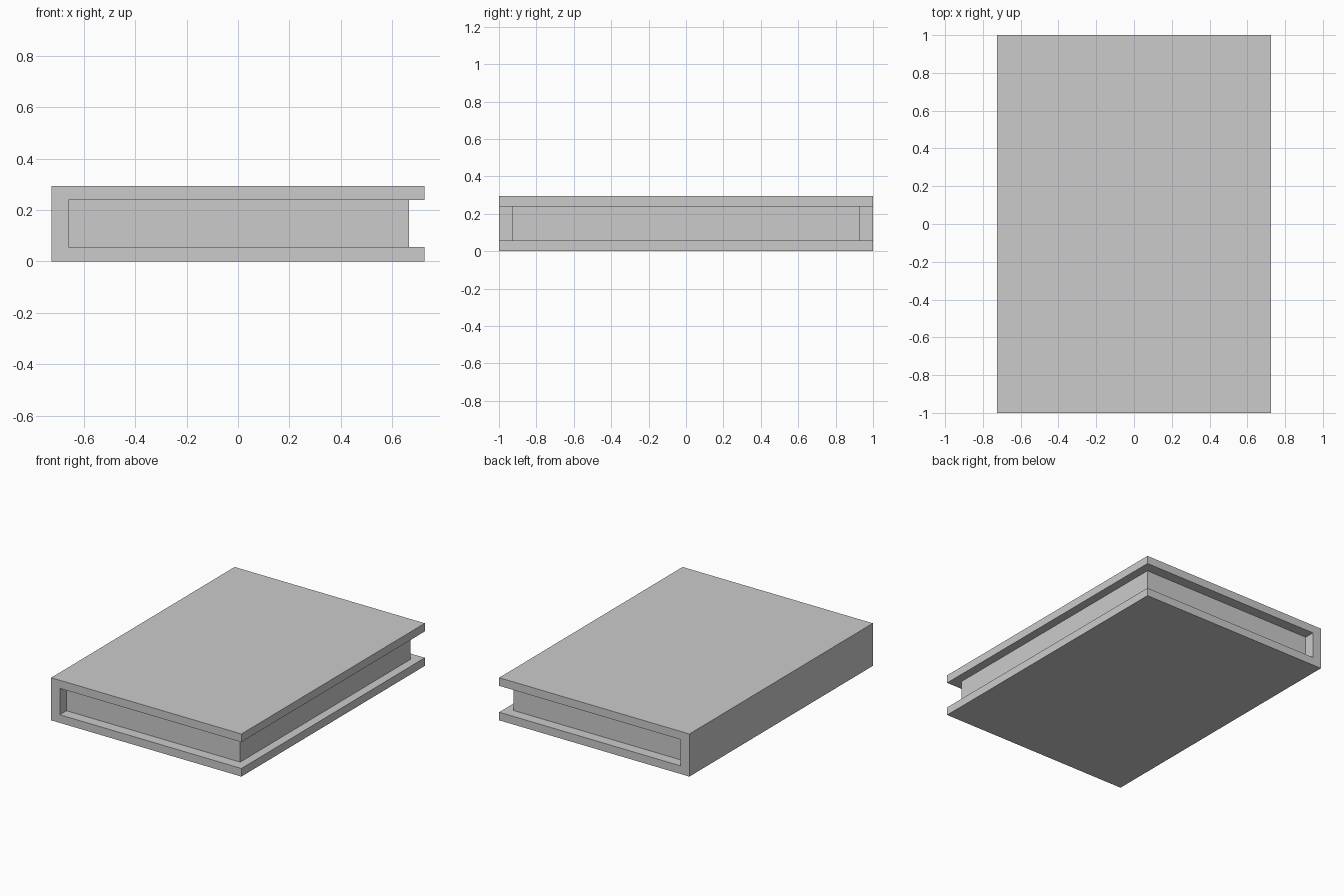
import bpy
import bmesh

if "Cube" in bpy.data.objects:
    bpy.data.objects.remove(bpy.data.objects["Cube"])

W, L, H = 0.726, 1.0, 0.294          # half width, half length, height
BOARD, SPINE = 0.056, 0.066          # cover and spine thickness
PAGE_X, PAGE_Y = 0.666, 0.927        # fore edge and half length of the pages


def extrude_profile(name, profile, half_len):
    """Extrude an (x, z) outline along y, centred on y = 0."""
    bm = bmesh.new()
    face = bm.faces.new([bm.verts.new((x, -half_len, z)) for x, z in profile])
    new = bmesh.ops.extrude_face_region(bm, geom=[face])["geom"]
    verts = [g for g in new if isinstance(g, bmesh.types.BMVert)]
    bmesh.ops.translate(bm, verts=verts, vec=(0, 2 * half_len, 0))
    bmesh.ops.recalc_face_normals(bm, faces=bm.faces[:])
    mesh = bpy.data.meshes.new(name)
    bm.to_mesh(mesh)
    bm.free()
    obj = bpy.data.objects.new(name, mesh)
    bpy.context.collection.objects.link(obj)
    return obj


inner = -W + SPINE
low, high = BOARD, H - BOARD

# Cover: two boards joined by the spine on the left
extrude_profile("book_cover", [(-W, 0), (W, 0), (W, low), (inner, low),
                               (inner, high), (W, high), (W, H), (-W, H)], L)

# Page block, set back from the cover on three sides
extrude_profile("page_block", [(inner, low), (PAGE_X, low),
                               (PAGE_X, high), (inner, high)], PAGE_Y)
